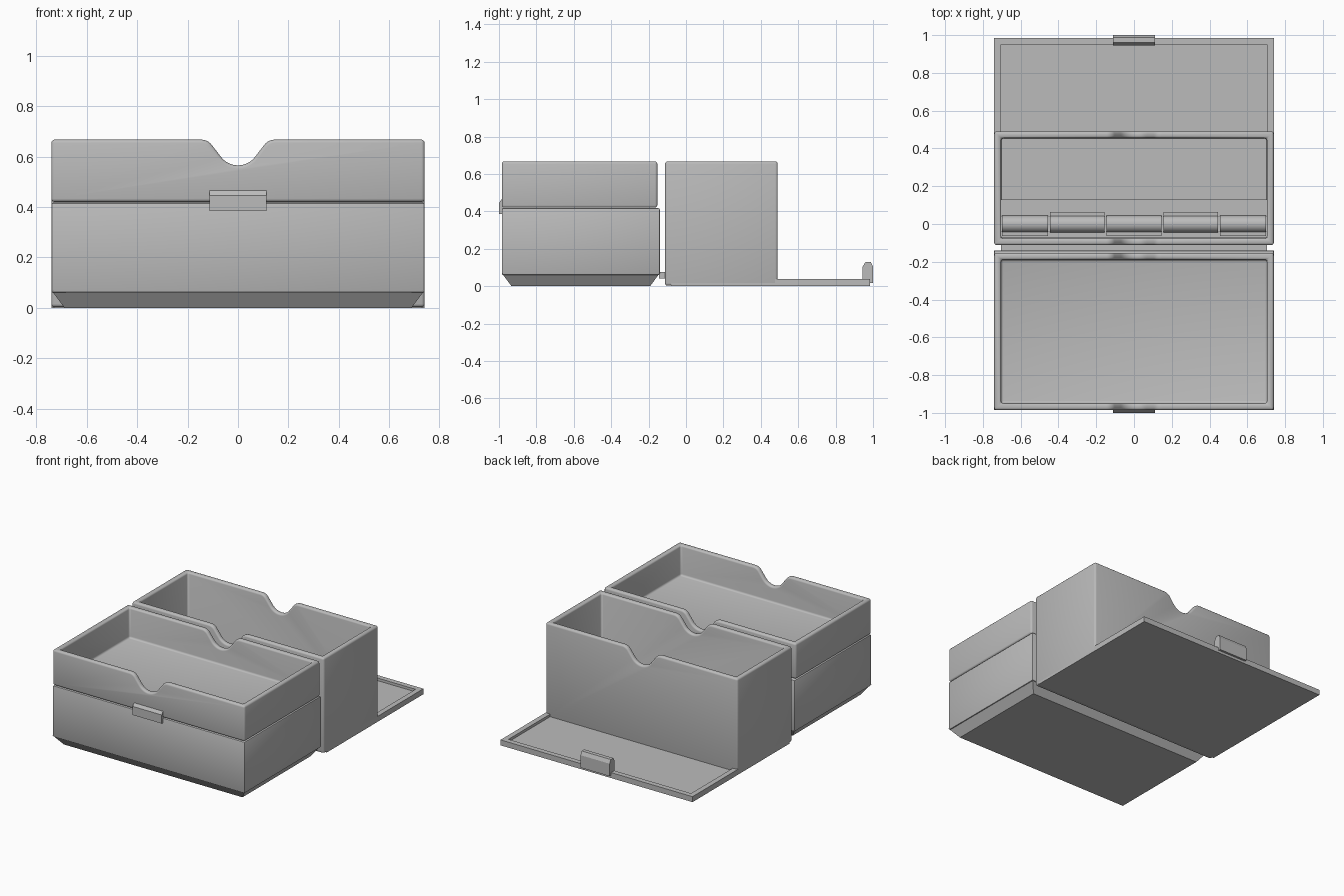
import bpy, bmesh, math

cube = bpy.data.objects.get("Cube")
if cube:
    bpy.data.objects.remove(cube, do_unlink=True)

grey = bpy.data.materials.new("plain grey")
grey.use_nodes = True
grey.diffuse_color = (0.5, 0.5, 0.5, 1)
grey.node_tree.nodes["Principled BSDF"].inputs["Base Color"].default_value = (0.5, 0.5, 0.5, 1)

HALF = 0.74      # half width of every box
WALL = 0.036     # wall thickness


def finish(name, bm):
    bmesh.ops.recalc_face_normals(bm, faces=bm.faces)
    mesh = bpy.data.meshes.new(name)
    bm.to_mesh(mesh)
    bm.free()
    mesh.materials.append(grey)
    ob = bpy.data.objects.new(name, mesh)
    bpy.context.scene.collection.objects.link(ob)
    return ob


def block(name, x0, x1, y0, y1, z0, z1):
    bm = bmesh.new()
    bmesh.ops.create_cube(bm, size=1)
    for v in bm.verts:
        v.co.x = x0 if v.co.x < 0 else x1
        v.co.y = y0 if v.co.y < 0 else y1
        v.co.z = z0 if v.co.z < 0 else z1
    return finish(name, bm)


def prism(name, profile, axis, lo, hi):
    """Extrude a closed profile along x (points are y, z) or y (points are x, z)."""
    bm = bmesh.new()
    place = (lambda a, b, t: (t, a, b)) if axis == "x" else (lambda a, b, t: (a, t, b))
    face = bm.faces.new([bm.verts.new(place(a, b, lo)) for a, b in profile])
    new = bmesh.ops.extrude_face_region(bm, geom=[face])["geom"]
    shift = (hi - lo, 0, 0) if axis == "x" else (0, hi - lo, 0)
    bmesh.ops.translate(bm, vec=shift, verts=[g for g in new if isinstance(g, bmesh.types.BMVert)])
    return finish(name, bm)


def cut(ob, cutter):
    cutter.hide_render = True
    cutter.hide_viewport = True
    mod = ob.modifiers.new("cut", "BOOLEAN")
    mod.operation = "DIFFERENCE"
    mod.solver = "EXACT"
    mod.object = cutter


def bake(ob, drop=()):
    """Apply the modifiers and remove used cutters."""
    deps = bpy.context.evaluated_depsgraph_get()
    ob.modifiers and bpy.context.view_layer.update()
    ob.data = bpy.data.meshes.new_from_object(ob.evaluated_get(deps))
    ob.modifiers.clear()
    for c in drop:
        bpy.data.objects.remove(c, do_unlink=True)


def round_edges(ob, width, segments=3):
    mod = ob.modifiers.new("round", "BEVEL")
    mod.width = width
    mod.segments = segments
    mod.limit_method = "ANGLE"
    mod.angle_limit = math.radians(40)
    mod.use_clamp_overlap = False


def smooth(ob):
    bpy.ops.object.select_all(action="DESELECT")
    ob.select_set(True)
    bpy.context.view_layer.objects.active = ob
    bpy.ops.object.shade_smooth_by_angle(angle=math.radians(35))


def notch_profile(top):
    """Thumb notch: round bottom, straight flanks and flared shoulders."""
    right = []
    for i in range(9):
        a = math.radians(55 * i / 8)
        right.append((0.085 * math.sin(a), top - 0.017 - 0.085 * math.cos(a)))
    for i in range(8):
        a = math.radians(55 * (1 - i / 7))
        right.append((0.147 - 0.055 * math.sin(a), top - 0.055 + 0.055 * math.cos(a)))
    right.append((0.147, top + 0.1))
    return [(-x, z) for x, z in reversed(right[1:])] + right


def tray(name, y0, y1, z0, z1, floor):
    ob = block(name, -HALF, HALF, y0, y1, z0, z1)
    hollow = block("tray_hollow", WALL - HALF, HALF - WALL, y0 + WALL, y1 - WALL, floor, z1 + 0.2)
    notch = prism("thumb_notch", notch_profile(z1), "y", y0 - 0.1, y1 + 0.1)
    cut(ob, hollow)
    cut(ob, notch)
    bake(ob, (hollow, notch))
    round_edges(ob, 0.013)
    bake(ob)
    smooth(ob)
    return ob


# Card trays
tray("front_tray", -0.985, -0.153, 0.42, 0.667, 0.455)
tray("rear_tray", -0.112, 0.49, 0.003, 0.667, 0.012)

# Base box with chamfered underside
base = block("base_box", -HALF, HALF, -0.985, -0.14, 0.06, 0.417)
round_edges(base, 0.008, 2)
bake(base)
smooth(base)
bm = bmesh.new()
bmesh.ops.create_cube(bm, size=1)
for v in bm.verts:
    inset = 0.052 if v.co.z < 0 else 0
    v.co.x = math.copysign(HALF - inset, v.co.x)
    v.co.y = -0.985 + inset if v.co.y < 0 else -0.14 - inset
    v.co.z = 0 if v.co.z < 0 else 0.07
finish("base_chamfer", bm)

# Front catch on the base
prism("front_catch", [(-0.98, 0.385), (-1, 0.385), (-1, 0.445), (-0.985, 0.465), (-0.98, 0.465)],
      "x", -0.112, 0.112)

# Opened lid with recessed panel
lid = block("lid", -HALF, HALF, -0.08, 0.985, 0, 0.038)
recess = block("lid_recess", WALL - HALF, HALF - WALL, 0.13, 0.985 - WALL, 0.02, 0.2)
cut(lid, recess)
bake(lid, (recess,))

# Lid latch tab
prism("lid_latch", [(0.945, 0.018), (1, 0.018), (1, 0.105), (0.988, 0.13), (0.96, 0.13), (0.945, 0.105)],
      "x", -0.112, 0.112)

# Hinge: knuckles alternate between base and lid
block("hinge_strip", -HALF + WALL, HALF - WALL, -0.145, -0.07, 0.04, 0.075)
joints = [-0.705, -0.45, -0.15, 0.15, 0.45, 0.705]
for i, (a, b) in enumerate(zip(joints, joints[1:])):
    ring = [(0.045 * math.cos(math.tau * k / 16), 0.046 + 0.045 * math.sin(math.tau * k / 16))
            for k in range(16)]
    smooth(prism(f"hinge_knuckle_{i + 1}", ring, "x", a + 0.005, b - 0.005))
    side = 1 if i % 2 else -1
    block(f"hinge_leaf_{i + 1}", a + 0.005, b - 0.005, min(0, side * 0.063), max(0, side * 0.063), 0.03, 0.055)
